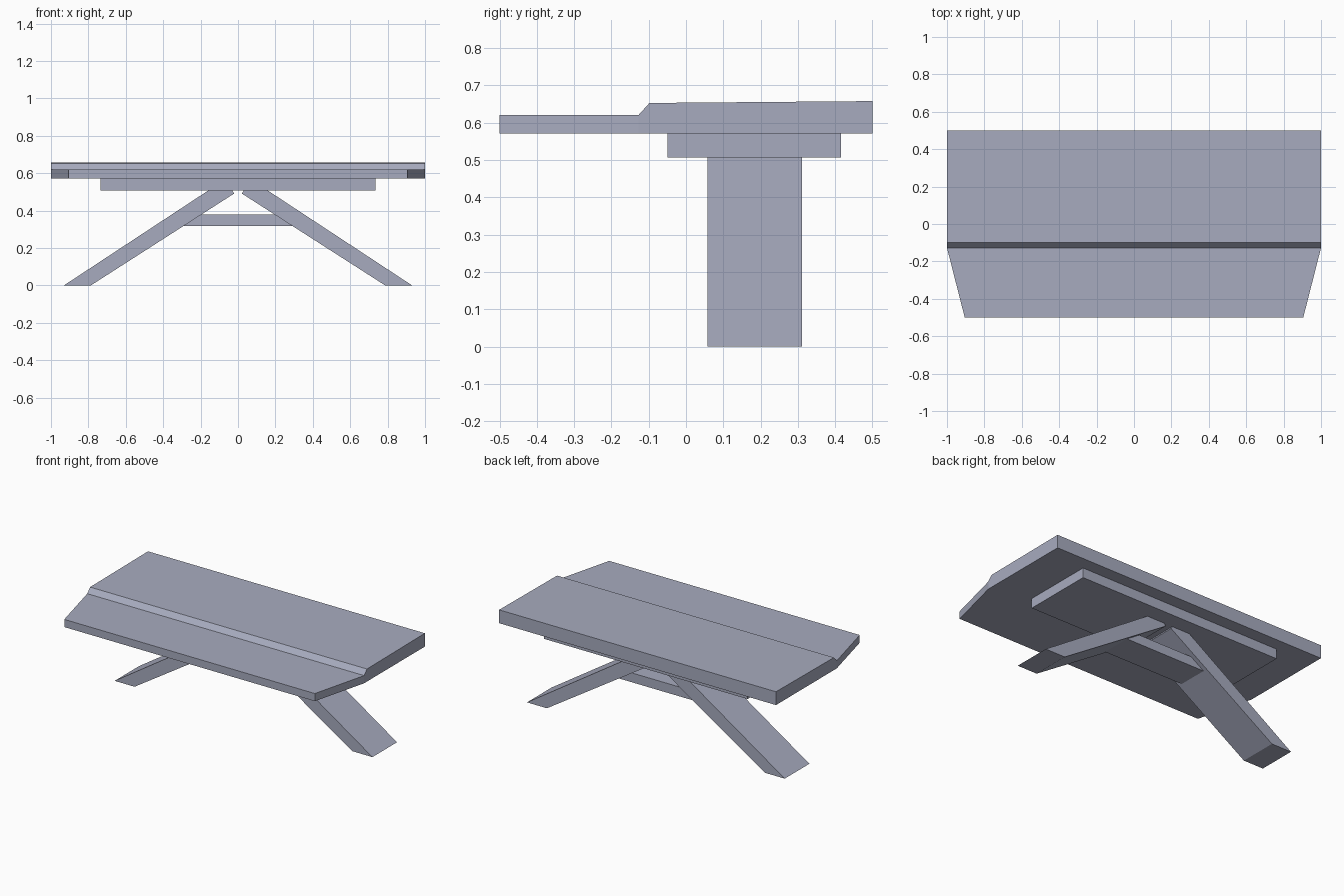
import bpy
import bmesh

if "Cube" in bpy.data.objects:
    bpy.data.objects.remove(bpy.data.objects["Cube"])

mat = bpy.data.materials.new("blue grey")
mat.diffuse_color = (0.39, 0.41, 0.52, 1.0)
mat.use_nodes = True
mat.node_tree.nodes["Principled BSDF"].inputs["Base Color"].default_value = mat.diffuse_color


def finish(bm, name):
    bmesh.ops.recalc_face_normals(bm, faces=bm.faces)
    mesh = bpy.data.meshes.new(name)
    bm.to_mesh(mesh)
    bm.free()
    mesh.materials.append(mat)
    obj = bpy.data.objects.new(name, mesh)
    bpy.context.collection.objects.link(obj)
    return obj


def loft(name, rings):
    """Join rings of points into one closed solid."""
    bm = bmesh.new()
    loops = [[bm.verts.new(p) for p in ring] for ring in rings]
    n = len(loops[0])
    for a, b in zip(loops, loops[1:]):
        for i in range(n):
            j = (i + 1) % n
            bm.faces.new((a[i], a[j], b[j], b[i]))
    bm.faces.new(loops[0])
    bm.faces.new(loops[-1])
    return finish(bm, name)


def prism(name, profile, y0, y1):
    """Extrude an x-z profile along y."""
    return loft(name, [[(x, y, z) for x, z in profile] for y in (y0, y1)])


# Stepped tabletop with tapered front: y, half width, top height
sections = [(-0.5, 0.905, 0.621), (-0.127, 1.0, 0.621),
            (-0.098, 1.0, 0.653), (0.5, 1.0, 0.658)]
loft("tabletop", [[(-w, y, 0.571), (w, y, 0.571), (w, y, z), (-w, y, z)]
                  for y, w, z in sections])

# Support plate under the top
prism("support_plate", [(-0.735, 0.507), (0.735, 0.507),
                        (0.735, 0.571), (-0.735, 0.571)], -0.05, 0.415)

# Slanted legs, mirrored left and right
for side, name in ((-1, "left_leg"), (1, "right_leg")):
    leg = [(0.931, 0), (0.787, 0), (0.021, 0.491), (0.03, 0.507), (0.16, 0.507)]
    prism(name, [(side * x, z) for x, z in leg], 0.057, 0.311)

# Brace between the legs
prism("cross_brace", [(-0.295, 0.318), (0.295, 0.318),
                      (0.2, 0.379), (-0.2, 0.379)], 0.085, 0.283)
